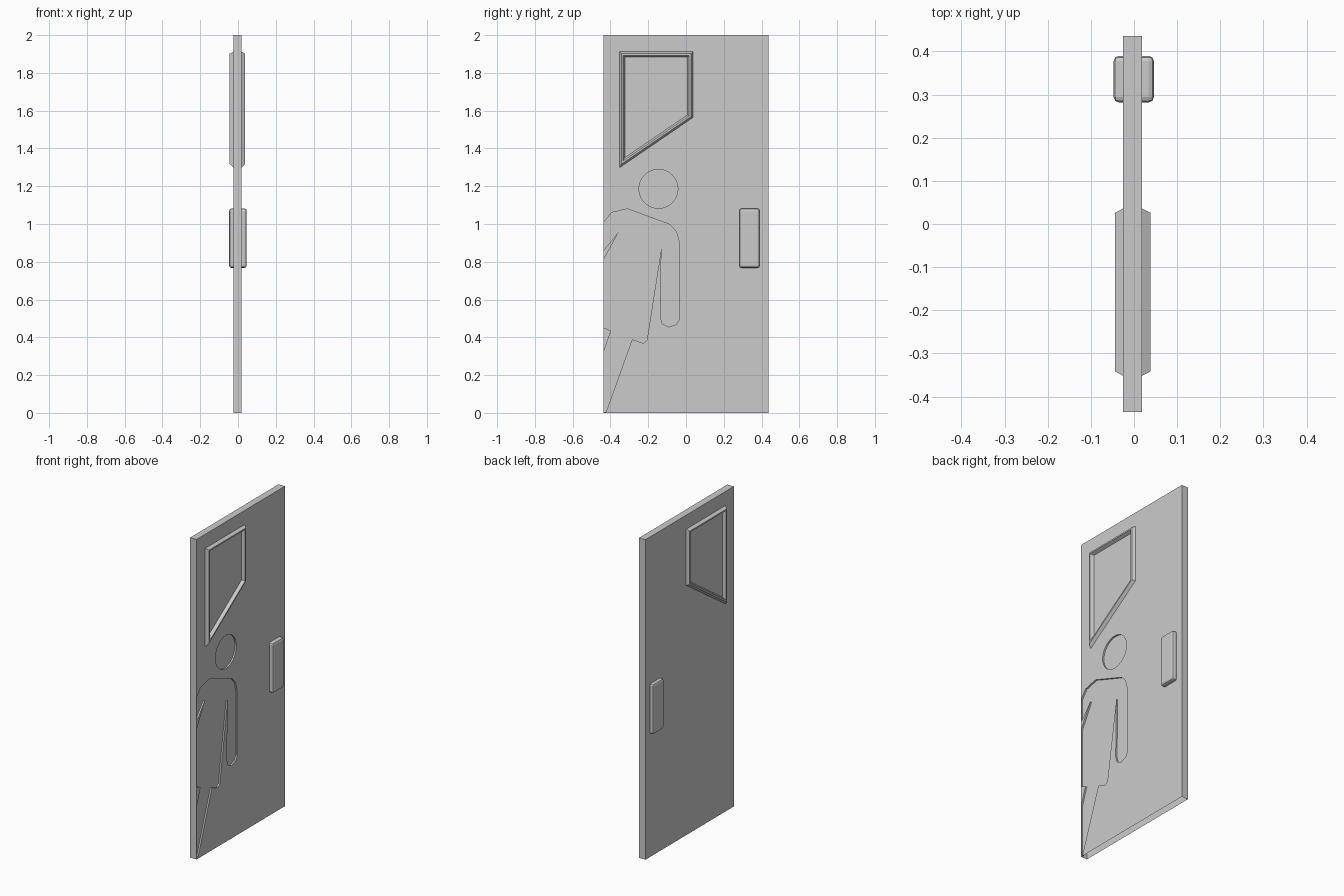
import bpy, bmesh, math
from mathutils import Vector

if "Cube" in bpy.data.objects:
    bpy.data.objects.remove(bpy.data.objects["Cube"])

X_BACK, X_FRONT = -0.025, 0.019


def finish(bm, name):
    bmesh.ops.recalc_face_normals(bm, faces=bm.faces[:])
    me = bpy.data.meshes.new(name)
    bm.to_mesh(me)
    bm.free()
    ob = bpy.data.objects.new(name, me)
    bpy.context.collection.objects.link(ob)
    return ob


def box(bm, lo, hi):
    verts = bmesh.ops.create_cube(bm, size=1)['verts']
    for v in verts:
        v.co = [lo[i] if v.co[i] < 0 else hi[i] for i in range(3)]


def prism(name, outline, x0, x1):
    """Extrude a (y, z) outline along x."""
    bm = bmesh.new()
    f = bm.faces.new([bm.verts.new((x0, y, z)) for y, z in outline])
    ext = bmesh.ops.extrude_face_region(bm, geom=[f])['geom']
    for v in ext:
        if isinstance(v, bmesh.types.BMVert):
            v.co.x = x1
    if f.is_valid is False or len(bm.faces) < len(outline) + 2:
        bm.faces.new([v for v in bm.verts if v.co.x == x0][:len(outline)])
    return finish(bm, name)


def inset(poly, d):
    """Offset a clockwise polygon inwards with mitred corners."""
    out = []
    for i, p in enumerate(poly):
        p = Vector(p)
        a = (p - Vector(poly[i - 1])).normalized()
        b = (Vector(poly[(i + 1) % len(poly)]) - p).normalized()
        na, nb = Vector((a.y, -a.x)), Vector((b.y, -b.x))
        out.append(p + (na + nb) * d / (1 + na.dot(nb)))
    return out


# Door slab, a thin shell
bm = bmesh.new()
box(bm, (X_BACK, -0.436, 0), (X_FRONT, 0.436, 2))
door = finish(bm, "door_slab")

# Recessed figure: body and round head
body = [(-.433, 1.01), (-.395, 1.06), (-.31, 1.08), (-.085, .997), (-.052, .96),
        (-.035, .90), (-.035, .495), (-.052, .468), (-.09, .455), (-.125, .472),
        (-.136, .51), (-.13, .875), (-.207, .385), (-.225, .368), (-.285, .39),
        (-.423, .005), (-.433, .005), (-.433, .33), (-.397, .435), (-.433, .45),
        (-.433, .817), (-.355, .96), (-.43, .868), (-.433, .868)]
head = [(-.146 + .103 * math.cos(math.tau * i / 32), 1.186 + .103 * math.sin(math.tau * i / 32))
        for i in range(32)]
bpy.context.view_layer.objects.active = door
for name, outline in (("body_cutter", body), ("head_cutter", head)):
    cutter = prism(name, outline, X_FRONT - 0.01, X_FRONT + 0.05)
    cutter.hide_render = True
    mod = door.modifiers.new("recess", 'BOOLEAN')
    mod.operation, mod.solver, mod.object = 'DIFFERENCE', 'EXACT', cutter
    bpy.ops.object.modifier_apply(modifier=mod.name)
    bpy.data.objects.remove(cutter)

# The underside of the slab is open
bm = bmesh.new()
bm.from_mesh(door.data)
bmesh.ops.delete(bm, geom=[f for f in bm.faces if f.normal.z < -0.9
                           and f.calc_center_median().z < 0.001], context='FACES')
bm.to_mesh(door.data)
bm.free()

# Raised window frame on both faces
window = [(-.352, 1.912), (.036, 1.912), (.036, 1.563), (-.352, 1.298)]
for name, base, top in (("window_frame_front", X_FRONT, .038), ("window_frame_back", X_BACK, -.044)):
    bm = bmesh.new()
    rings = [[bm.verts.new((x, *p)) for p in inset(window, d)]
             for d, x in ((0, base), (.01, top), (.019, top), (.028, base))]
    for r, s in zip(rings, rings[1:]):
        for i in range(4):
            bm.faces.new((r[i - 1], r[i], s[i], s[i - 1]))
    ob = finish(bm, name)
    # open strip: make sure it faces away from the slab
    if sum(p.normal.x * p.area for p in ob.data.polygons) * top < 0:
        ob.data.flip_normals()

# Door handle plate passing through the slab
bm = bmesh.new()
box(bm, (-.047, .282, .768), (.046, .390, 1.082))
bmesh.ops.bevel(bm, geom=bm.edges[:], offset=.012, segments=2, profile=.5, affect='EDGES')
finish(bm, "handle_plate")
